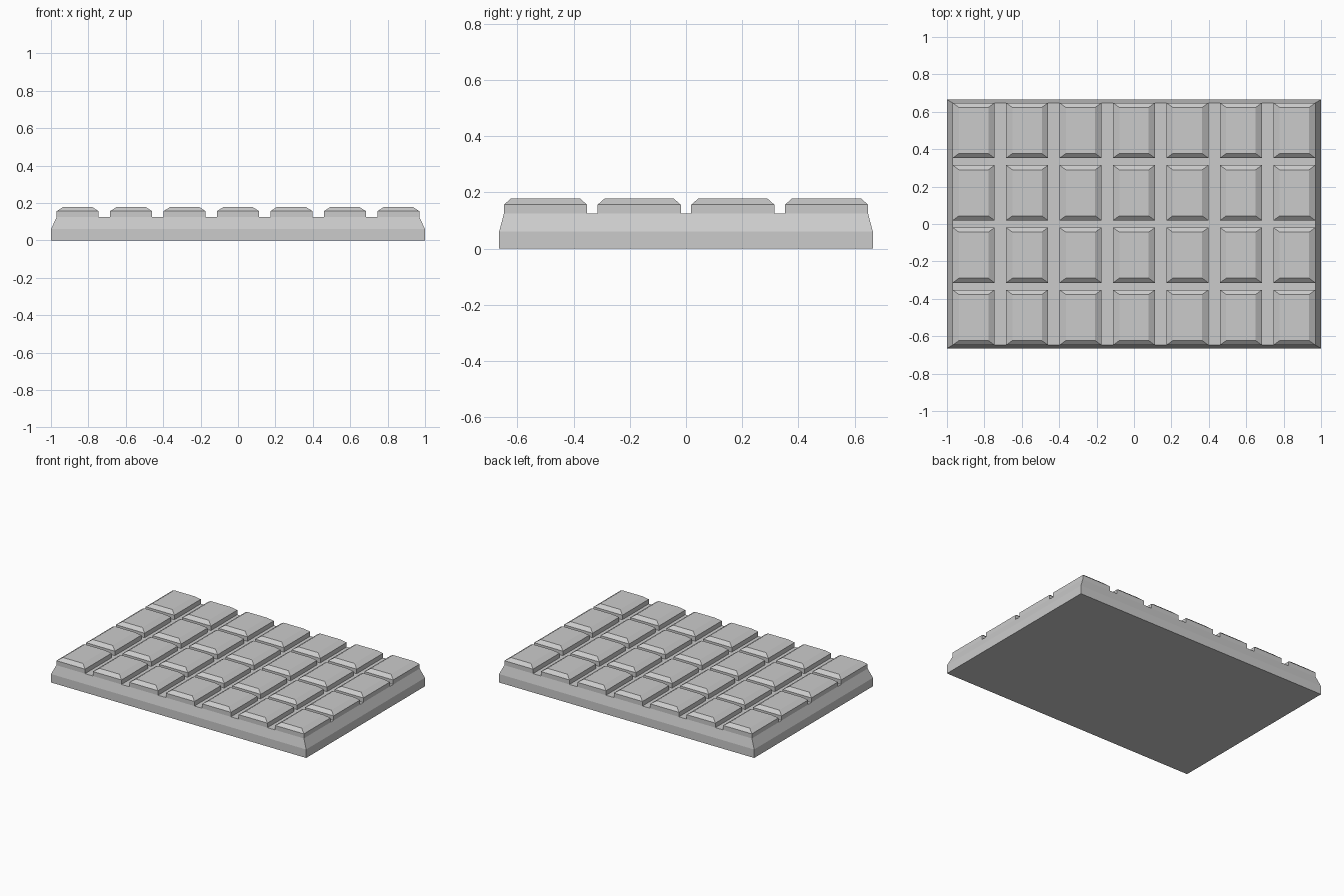
import bpy, bmesh

if "Cube" in bpy.data.objects:
    bpy.data.objects.remove(bpy.data.objects["Cube"])

NX, NY = 7, 4                     # blocks along x and y
TOP_X, TOP_Y = 0.97, 0.648        # half size at groove level
BASE_X, BASE_Y = 1.0, 0.665       # half size of the foot
Z_FOOT, Z_GROOVE, Z_BLOCK, Z_TOP = 0.06, 0.124, 0.156, 0.178
BLOCK_W, BLOCK_D = 0.225, 0.296


def cuts(n, half, width):
    """Both edge positions of n evenly spaced blocks spanning -half..half."""
    pitch = (2 * half - width) / (n - 1)
    return [-half + i * pitch + e for i in range(n) for e in (0, width)]


bm = bmesh.new()
xs, ys = cuts(NX, TOP_X, BLOCK_W), cuts(NY, TOP_Y, BLOCK_D)

# Groove-level surface, split into block cells and groove cells
grid = [[bm.verts.new((x, y, Z_GROOVE)) for y in ys] for x in xs]
cells = []
for i in range(len(xs) - 1):
    for j in range(len(ys) - 1):
        f = bm.faces.new((grid[i][j], grid[i + 1][j], grid[i + 1][j + 1], grid[i][j + 1]))
        if i % 2 == 0 and j % 2 == 0:
            cells.append(f)

# Sloped sides, vertical foot and underside
edges = [e for e in bm.edges if e.is_boundary]
for sx, sy, z in ((BASE_X / TOP_X, BASE_Y / TOP_Y, Z_FOOT), (1, 1, 0)):
    geom = bmesh.ops.extrude_edge_only(bm, edges=edges)["geom"]
    edges = [g for g in geom if isinstance(g, bmesh.types.BMEdge)]
    for v in {v for e in edges for v in e.verts}:
        v.co = (v.co.x * sx, v.co.y * sy, z)
bmesh.ops.contextual_create(bm, geom=edges)

# Raised blocks: straight wall, then chamfered top
for in_x, in_y, z in ((0, 0, Z_BLOCK), (0.034, 0.025, Z_TOP)):
    cells = bmesh.ops.extrude_discrete_faces(bm, faces=cells)["faces"]
    for f in cells:
        c = f.calc_center_median()
        for v in f.verts:
            v.co.x -= in_x if v.co.x > c.x else -in_x
            v.co.y -= in_y if v.co.y > c.y else -in_y
            v.co.z = z

# Merge the coplanar strips into clean flat faces
bmesh.ops.dissolve_limit(bm, angle_limit=0.01, verts=bm.verts[:], edges=bm.edges[:])
bmesh.ops.recalc_face_normals(bm, faces=bm.faces[:])

mesh = bpy.data.meshes.new("segmented_bar")
bm.to_mesh(mesh)
bm.free()
bar = bpy.data.objects.new("segmented_bar", mesh)
bpy.context.collection.objects.link(bar)
